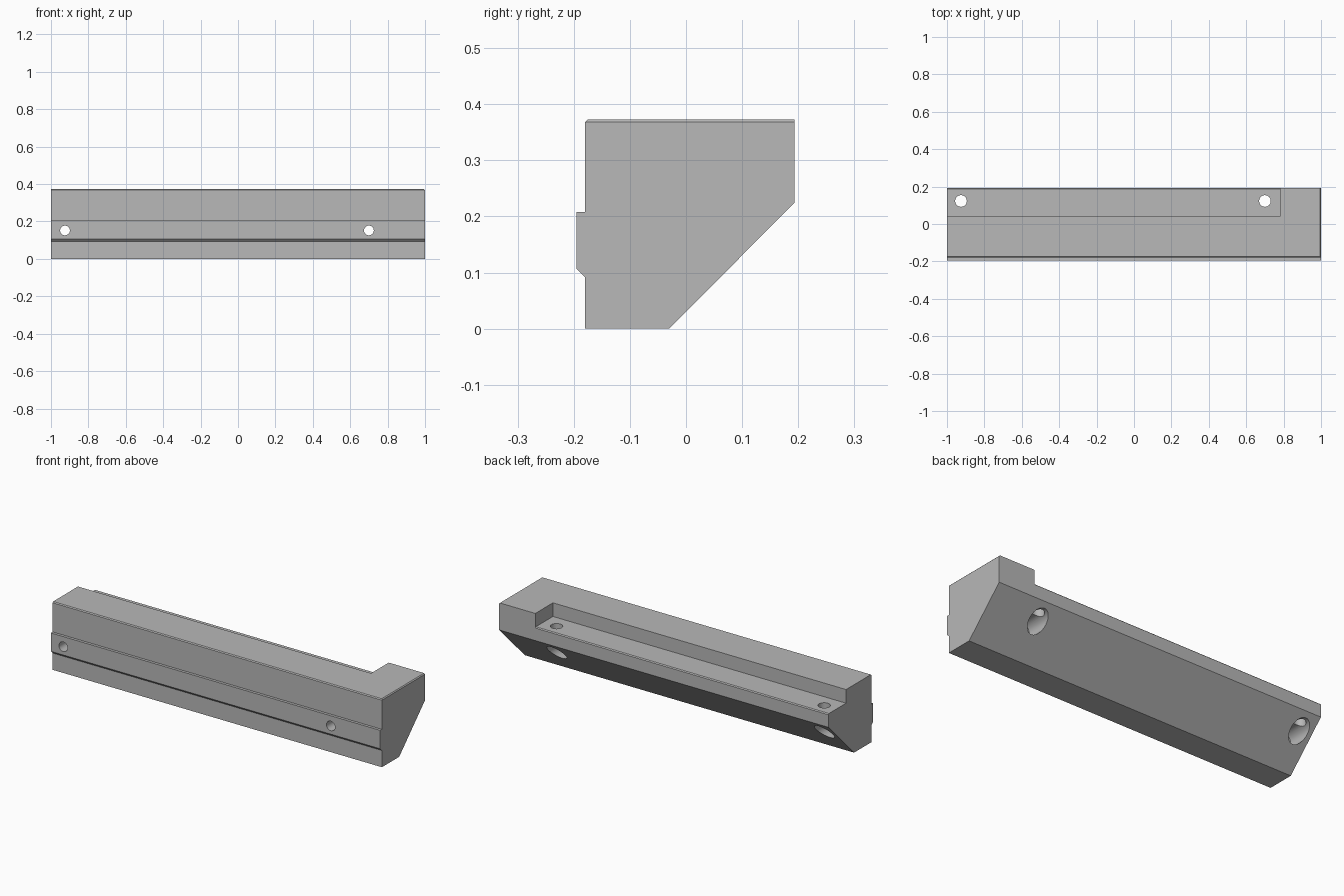
import bpy, bmesh, math
from mathutils import Matrix, Vector

if "Cube" in bpy.data.objects:
    bpy.data.objects.remove(bpy.data.objects["Cube"], do_unlink=True)

grey = bpy.data.materials.new("plain_grey")
grey.use_nodes = True
grey.diffuse_color = (0.48, 0.48, 0.48, 1)
grey.node_tree.nodes["Principled BSDF"].inputs["Base Color"].default_value = grey.diffuse_color


def add_object(name, bm):
    bmesh.ops.recalc_face_normals(bm, faces=bm.faces)
    mesh = bpy.data.meshes.new(name)
    bm.to_mesh(mesh)
    bm.free()
    mesh.materials.append(grey)
    obj = bpy.data.objects.new(name, mesh)
    bpy.context.collection.objects.link(obj)
    return obj


def prism(profile, x0, x1):
    """Extrude a (y, z) profile along x."""
    bm = bmesh.new()
    face = bm.faces.new([bm.verts.new((x0, y, z)) for y, z in profile])
    out = bmesh.ops.extrude_face_region(bm, geom=[face])
    verts = [v for v in out["geom"] if isinstance(v, bmesh.types.BMVert)]
    bmesh.ops.translate(bm, verts=verts, vec=(x1 - x0, 0, 0))
    return bm


def drill(start, end, radius):
    """Round cutter between two points."""
    a, b = Vector(start), Vector(end)
    turn = (b - a).to_track_quat("Z", "Y").to_matrix().to_4x4()
    bm = bmesh.new()
    bmesh.ops.create_cone(bm, cap_ends=True, segments=48, radius1=radius, radius2=radius,
                          depth=(b - a).length, matrix=Matrix.Translation((a + b) / 2) @ turn)
    return add_object("drill_cutter", bm)


def cut(obj, cutter):
    mod = obj.modifiers.new("cut", "BOOLEAN")
    mod.operation = "DIFFERENCE"
    mod.solver = "EXACT"
    mod.object = cutter
    bpy.context.view_layer.update()
    graph = bpy.context.evaluated_depsgraph_get()
    mesh = bpy.data.meshes.new_from_object(obj.evaluated_get(graph))
    obj.modifiers.clear()
    obj.data = mesh
    bpy.data.objects.remove(cutter, do_unlink=True)


# Bar with a sloped underside and a raised front rib
top = 0.373
bar_profile = [(-0.18, 0), (-0.03, 0), (0.193, 0.224), (0.193, top), (-0.18, top),
               (-0.18, 0.208), (-0.195, 0.208), (-0.195, 0.107), (-0.18, 0.092)]
bm = prism(bar_profile, -1, 1)

# Small chamfers on the front and left top edges
edges = []
for e in bm.edges:
    a, b = (v.co for v in e.verts)
    if min(a.z, b.z) > top - 0.001:
        if max(a.y, b.y) < 0 or min(a.x, b.x) > 0.9:
            edges.append(e)
bmesh.ops.bevel(bm, geom=edges, offset=0.005, segments=1, affect="EDGES")
bar = add_object("mounting_bar", bm)

# Rebate along the back, with a chamfered outer lip
rebate = [(0.04, 0.5), (0.04, 0.298), (0.188, 0.298), (0.208, 0.278), (0.3, 0.278), (0.3, 0.5)]
cut(bar, add_object("rebate_cutter", prism(rebate, -1.1, 0.78)))

# Crossing screw holes with a recess opening through the slope
for x in (-0.925, 0.70):
    cut(bar, drill((x, 0.0, 0.152), (x, 0.3, 0.152), 0.05))
    cut(bar, drill((x, -0.3, 0.152), (x, 0.1, 0.152), 0.026))
    cut(bar, drill((x, 0.123, 0.15), (x, 0.123, 0.45), 0.031))

# Smooth hole walls, crisp edges
bpy.ops.object.select_all(action="DESELECT")
bar.select_set(True)
bpy.context.view_layer.objects.active = bar
bpy.ops.object.shade_smooth_by_angle(angle=math.radians(30))
